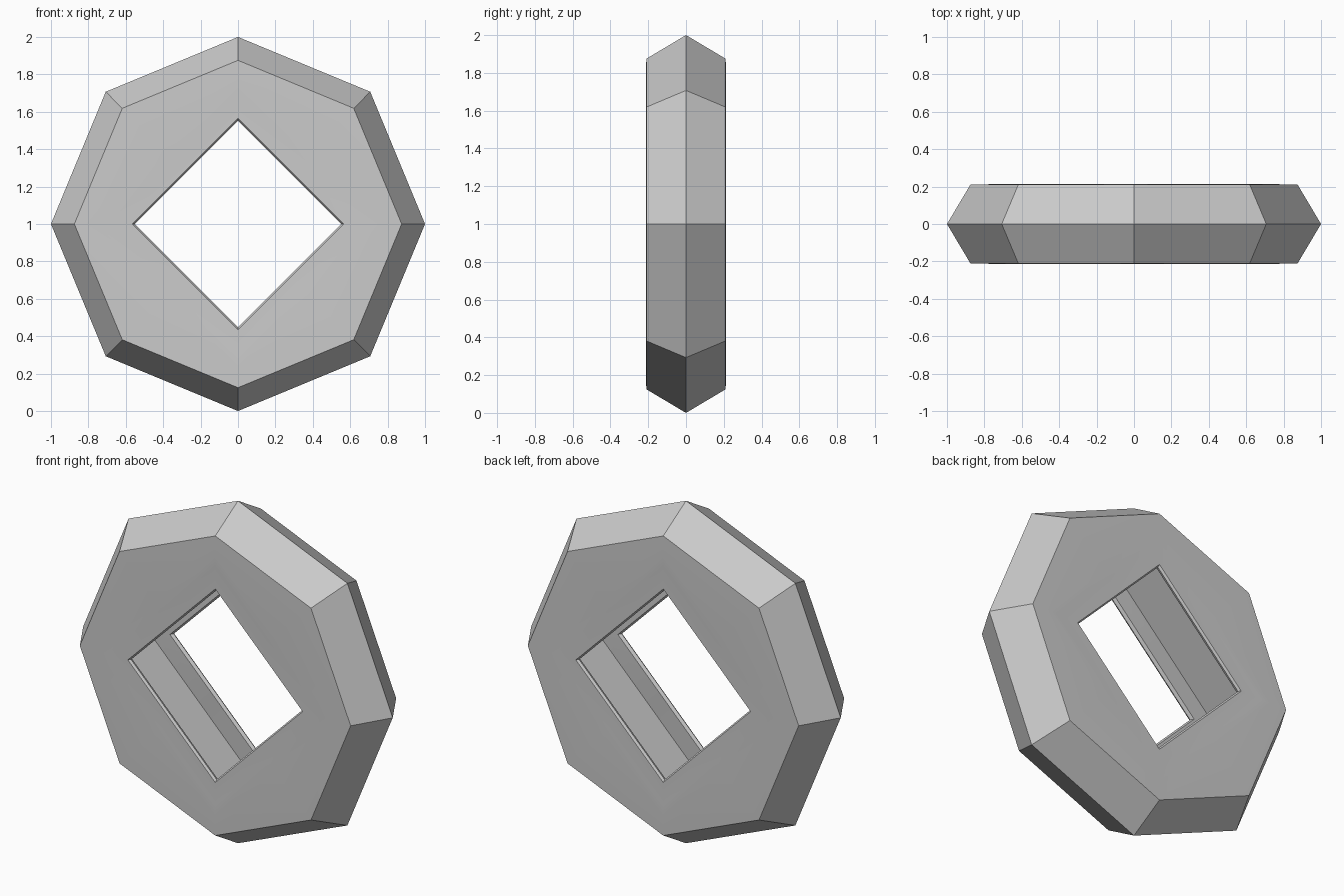
import bpy, bmesh, math

cube = bpy.data.objects.get("Cube")
if cube:
    bpy.data.objects.remove(cube, do_unlink=True)

grey = bpy.data.materials.new("light grey")
grey.use_nodes = True
colour = (0.6, 0.6, 0.6, 1)
grey.diffuse_color = colour
grey.node_tree.nodes["Principled BSDF"].inputs["Base Color"].default_value = colour

# Half cross-section from outer rim to the deep channel behind the thin lip:
# radius, depth, square outline or octagon
half = [(0.875, 0.21, False), (0.76, 0.213, True), (0.7, 0.211, True),
        (0.565, 0.21, True), (0.553, 0.197, True), (0.565, 0.178, True),
        (0.73, 0.185, True)]
section = [(1.0, 0.0, False)]
section += [(r, -y, sq) for r, y, sq in half]
section += [(r, y, sq) for r, y, sq in reversed(half)]


def add_loop(bm, radius, y, square):
    """Eight points; on a square outline every second one is an edge middle."""
    verts = []
    for i in range(8):
        a = i * math.pi / 4
        r = radius * math.cos(math.pi / 4) if square and i % 2 else radius
        verts.append(bm.verts.new((r * math.cos(a), y, 1 + r * math.sin(a))))
    return verts


# Faceted octagonal ring with a square opening and a channel cut around its inside
bm = bmesh.new()
loops = [add_loop(bm, *s) for s in section]
for k, a in enumerate(loops):
    b = loops[(k + 1) % len(loops)]
    for i in range(8):
        j = (i + 1) % 8
        bm.faces.new((a[i], a[j], b[j], b[i]))
bmesh.ops.recalc_face_normals(bm, faces=bm.faces)

mesh = bpy.data.meshes.new("octagonal_ring")
bm.to_mesh(mesh)
bm.free()
mesh.materials.append(grey)
ring = bpy.data.objects.new("octagonal_ring", mesh)
bpy.context.collection.objects.link(ring)

# Soft shading on the broad faces, crisp edges elsewhere
bpy.ops.object.select_all(action='DESELECT')
ring.select_set(True)
bpy.context.view_layer.objects.active = ring
bpy.ops.object.shade_smooth_by_angle(angle=math.radians(20))
